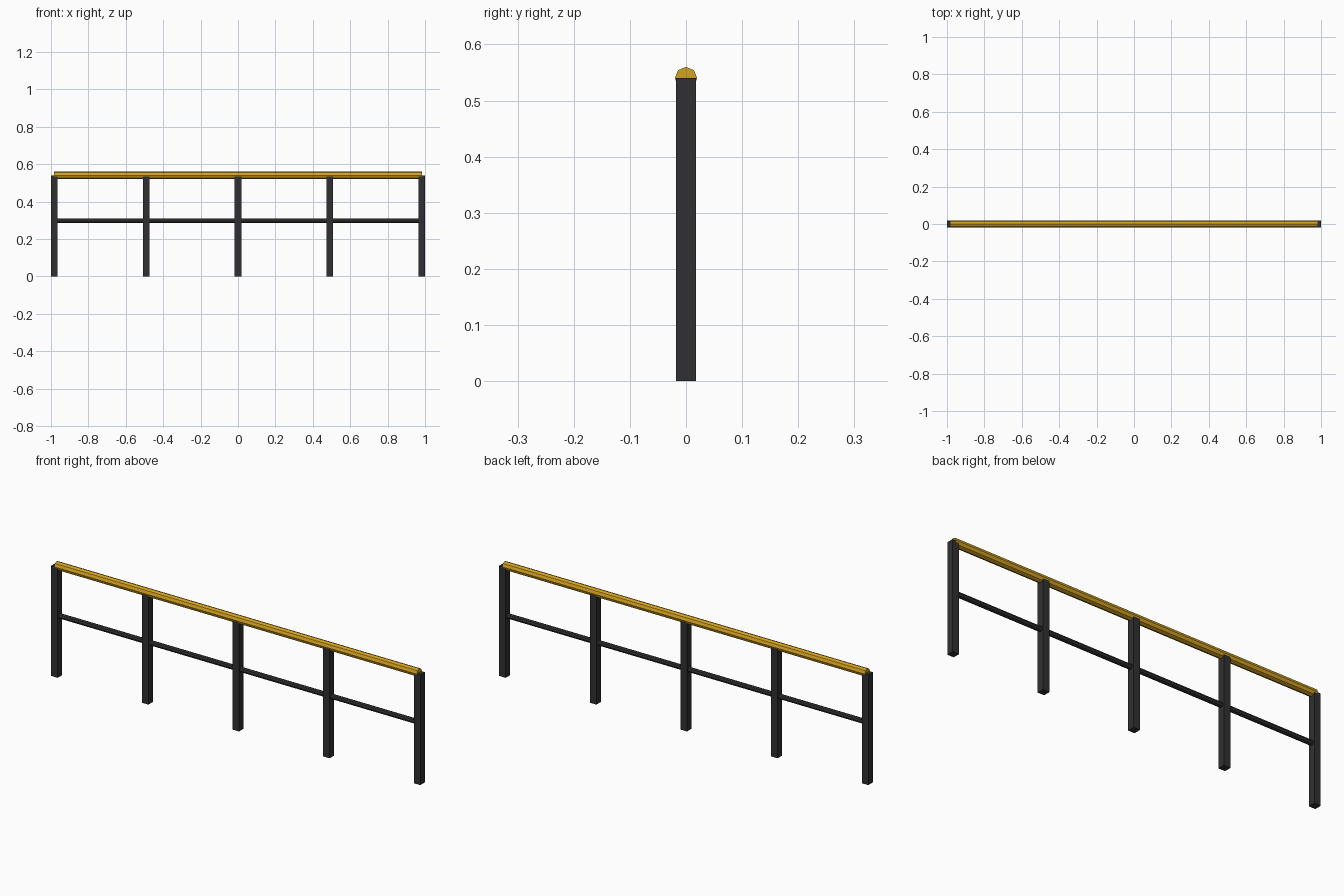
import bpy, math

if "Cube" in bpy.data.objects:
    bpy.data.objects.remove(bpy.data.objects["Cube"])

def material(name, rgb):
    m = bpy.data.materials.new(name)
    m.diffuse_color = (*rgb, 1)
    m.use_nodes = True
    m.node_tree.nodes["Principled BSDF"].inputs["Base Color"].default_value = m.diffuse_color
    return m

DARK = material("dark_metal", (0.03, 0.03, 0.032))
YELLOW = material("yellow_paint", (0.65, 0.36, 0.015))

POST_W, POST_H, END_X = 0.035, 0.54, 0.9825

def post(name, x):
    bpy.ops.mesh.primitive_cube_add(size=1, location=(x, 0, POST_H / 2))
    o = bpy.context.object
    o.name = name
    o.scale = (POST_W, POST_W, POST_H)
    bpy.ops.object.transform_apply(location=False, rotation=False, scale=True)
    o.data.materials.append(DARK)

def rail(name, z, radius, mat):
    bpy.ops.mesh.primitive_cylinder_add(vertices=8, radius=radius, depth=2 * END_X,
                                        location=(0, 0, z), rotation=(0, math.pi / 2, 0))
    o = bpy.context.object
    o.name = name
    o.data.materials.append(mat)

# Five evenly spaced square posts
for i in range(5):
    post(f"post_{i + 1}", -END_X + i * END_X / 2)

# Eight-sided handrail half sunk into the post tops, thinner rail midway
rail("top_rail", POST_H, 0.02, YELLOW)
rail("middle_rail", 0.297, 0.0125, DARK)
